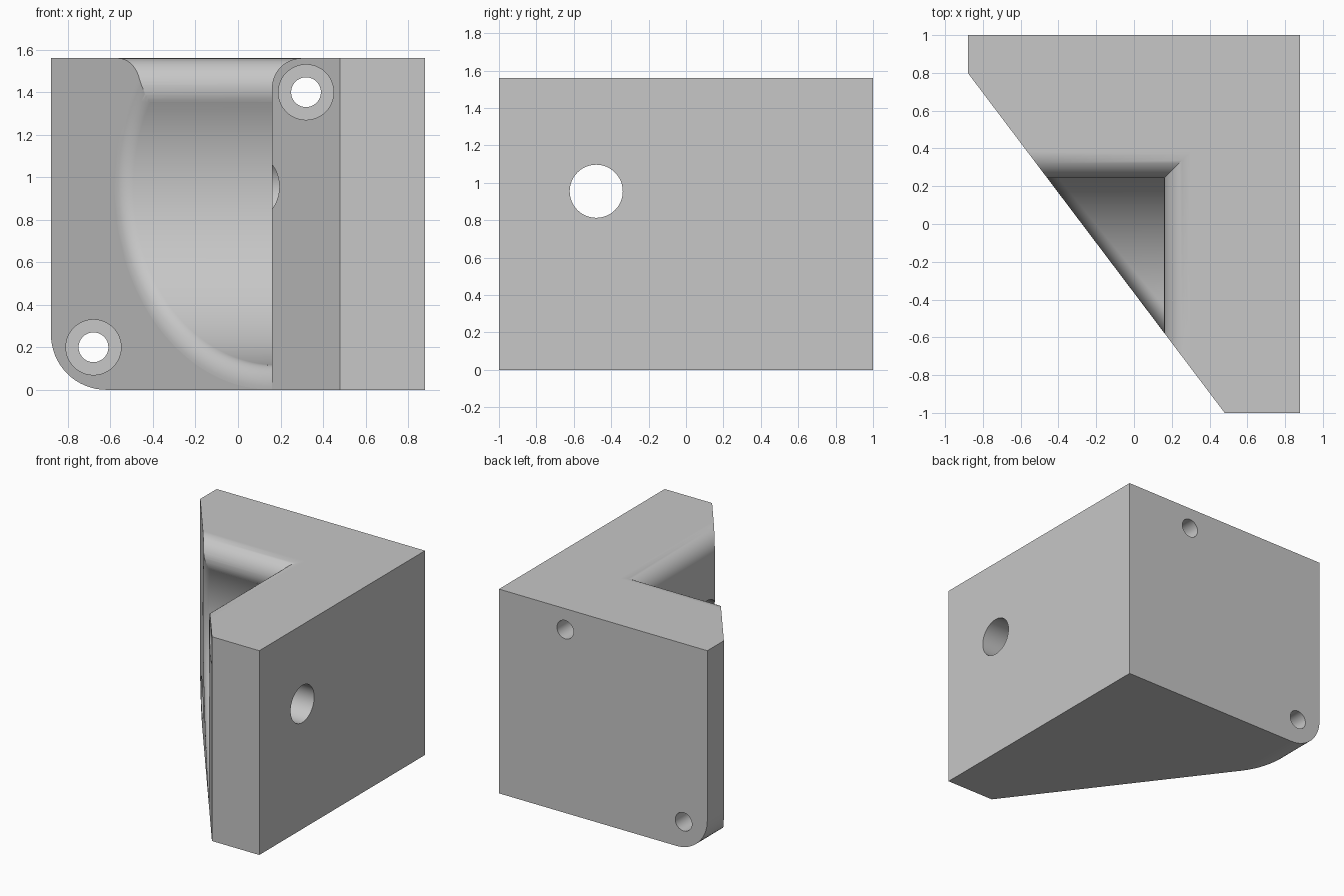
import bpy, bmesh, math
from mathutils import Vector, Matrix

if "Cube" in bpy.data.objects:
    bpy.data.objects.remove(bpy.data.objects["Cube"])

HEIGHT, HALF_W = 1.56, 0.88
SLOPE = 1.8 / 1.36                     # sloping front face
WALL_X = 0.16                          # side wall of the pocket
AXIS_Y, AXIS_Z = -0.48, 0.955          # pocket and side hole axis
POCKET_R, RIM_R, TOP_R = 0.84, 0.11, 0.14

grey = bpy.data.materials.new("plain_grey")
grey.use_nodes = True
grey.diffuse_color = (0.57, 0.57, 0.57, 1)
grey.node_tree.nodes["Principled BSDF"].inputs["Base Color"].default_value = grey.diffuse_color


def finish(bm, name):
    bmesh.ops.recalc_face_normals(bm, faces=bm.faces)
    mesh = bpy.data.meshes.new(name)
    bm.to_mesh(mesh)
    bm.free()
    mesh.materials.append(grey)
    obj = bpy.data.objects.new(name, mesh)
    bpy.context.collection.objects.link(obj)
    return obj


def loft(rings):
    """Closed skin through equal rings of points, capped at both ends."""
    bm = bmesh.new()
    loops = [[bm.verts.new(p) for p in ring] for ring in rings]
    n = len(loops[0])
    for a, b in zip(loops, loops[1:]):
        for i in range(n):
            j = (i + 1) % n
            bm.faces.new((a[i], a[j], b[j], b[i]))
    bm.faces.new(loops[0])
    bm.faces.new(loops[-1])
    return bm


def trim(bm, point, normal):
    """Cut away everything beyond a plane and close the cut."""
    geom = bm.verts[:] + bm.edges[:] + bm.faces[:]
    bmesh.ops.bisect_plane(bm, geom=geom, plane_co=point, plane_no=normal, clear_outer=True)
    bmesh.ops.holes_fill(bm, edges=[e for e in bm.edges if e.is_boundary], sides=0)


def drill(name, radius, start, end):
    start, end = Vector(start), Vector(end)
    turn = (end - start).to_track_quat('Z', 'Y').to_matrix().to_4x4()
    bm = bmesh.new()
    bmesh.ops.create_cone(bm, cap_ends=True, segments=48, radius1=radius, radius2=radius,
                          depth=(end - start).length,
                          matrix=Matrix.Translation((start + end) / 2) @ turn)
    return finish(bm, name)


# Block with one rounded lower corner and a sloping front
CORNER = 0.26
outline = [(HALF_W, 0), (HALF_W, HEIGHT), (-HALF_W, HEIGHT)]
for i in range(17):
    a = math.pi + math.pi / 2 * i / 16
    outline.append((-HALF_W + CORNER + CORNER * math.cos(a), CORNER + CORNER * math.sin(a)))
bm = loft([[(x, y, z) for x, z in outline] for y in (-1, 1)])
trim(bm, (0.48, -1, 0), (-SLOPE, -1, 0))
block = finish(bm, "bracket_block")


# Round pocket whose rim is rounded into the sloping face
def pocket_profile(theta):
    c = math.cos(theta)
    corner = Vector((0.48 - (AXIS_Y + POCKET_R * c + 1) / SLOPE, POCKET_R))
    along, out = Vector((1, 0)), Vector((-c / SLOPE, 1)).normalized()
    half = math.acos(along.dot(out)) / 2
    reach, w = RIM_R / math.tan(half), math.sin(half)
    p0, p2 = corner + along * reach, corner + out * reach
    pts = [Vector((1.2, POCKET_R))]
    for i in range(11):
        t = i / 10
        k0, k1, k2 = (1 - t) ** 2, 2 * t * (1 - t) * w, t * t
        pts.append((p0 * k0 + corner * k1 + p2 * k2) / (k0 + k1 + k2))
    pts.append(Vector((-1.6, p2.y)))
    return pts


SEG = 128
angles = [2 * math.pi * i / SEG for i in range(SEG)]
profiles = [pocket_profile(a) for a in angles]
rings = [[(p[k].x, AXIS_Y + p[k].y * math.cos(a), AXIS_Z + p[k].y * math.sin(a))
          for p, a in zip(profiles, angles)] for k in range(len(profiles[0]))]
bm = loft(rings)
trim(bm, (WALL_X, 0, 0), (1, 0, 0))
cutters = [finish(bm, "pocket_cutter")]

# Top mouth with rounded edges that meet in a mitre
zc = HEIGHT - TOP_R
dz = zc - AXIS_Z
dy = math.sqrt((POCKET_R + TOP_R) ** 2 - dz ** 2)
yc = AXIS_Y + dy
first = -math.atan2(dz, dy)
steps = [first * (1 - i / 4) for i in range(4)] + [math.pi / 2 * i / 14 for i in range(15)]
levels = []
for a in steps:
    round_in = TOP_R * math.cos(a)
    x = WALL_X + (TOP_R - round_in if a > 0 else 0)
    levels.append((x, yc - round_in, zc + TOP_R * math.sin(a)))
levels.append((levels[-1][0], levels[-1][1], HEIGHT + 0.2))
cutters.append(finish(loft([[(-1.6, -1.5, z), (x, -1.5, z), (x, y, z), (-1.6, y, z)]
                            for x, y, z in levels]), "mouth_cutter"))

# Side hole and the two counterbored screw holes
cutters.append(drill("side_hole_cutter", 0.142, (0, AXIS_Y, AXIS_Z), (1.1, AXIS_Y, AXIS_Z)))
for x, z in ((-0.68, 0.2), (0.32, 1.4)):
    cutters.append(drill("screw_hole_cutter", 0.07, (x, -1.2, z), (x, 1.2, z)))
    cutters.append(drill("screw_head_cutter", 0.13, (x, -1.2, z), (x, 0.8, z)))

# Carve the block
bpy.ops.object.select_all(action='DESELECT')
bpy.context.view_layer.objects.active = block
block.select_set(True)
for cutter in cutters:
    cutter.hide_render = True
    mod = block.modifiers.new("carve", 'BOOLEAN')
    mod.operation, mod.solver, mod.object = 'DIFFERENCE', 'EXACT', cutter
    bpy.ops.object.modifier_apply(modifier=mod.name)
    bpy.data.objects.remove(cutter)

bpy.ops.object.shade_smooth_by_angle(angle=math.radians(25))
flat = block.modifiers.new("even_shading", 'WEIGHTED_NORMAL')
flat.keep_sharp = True
